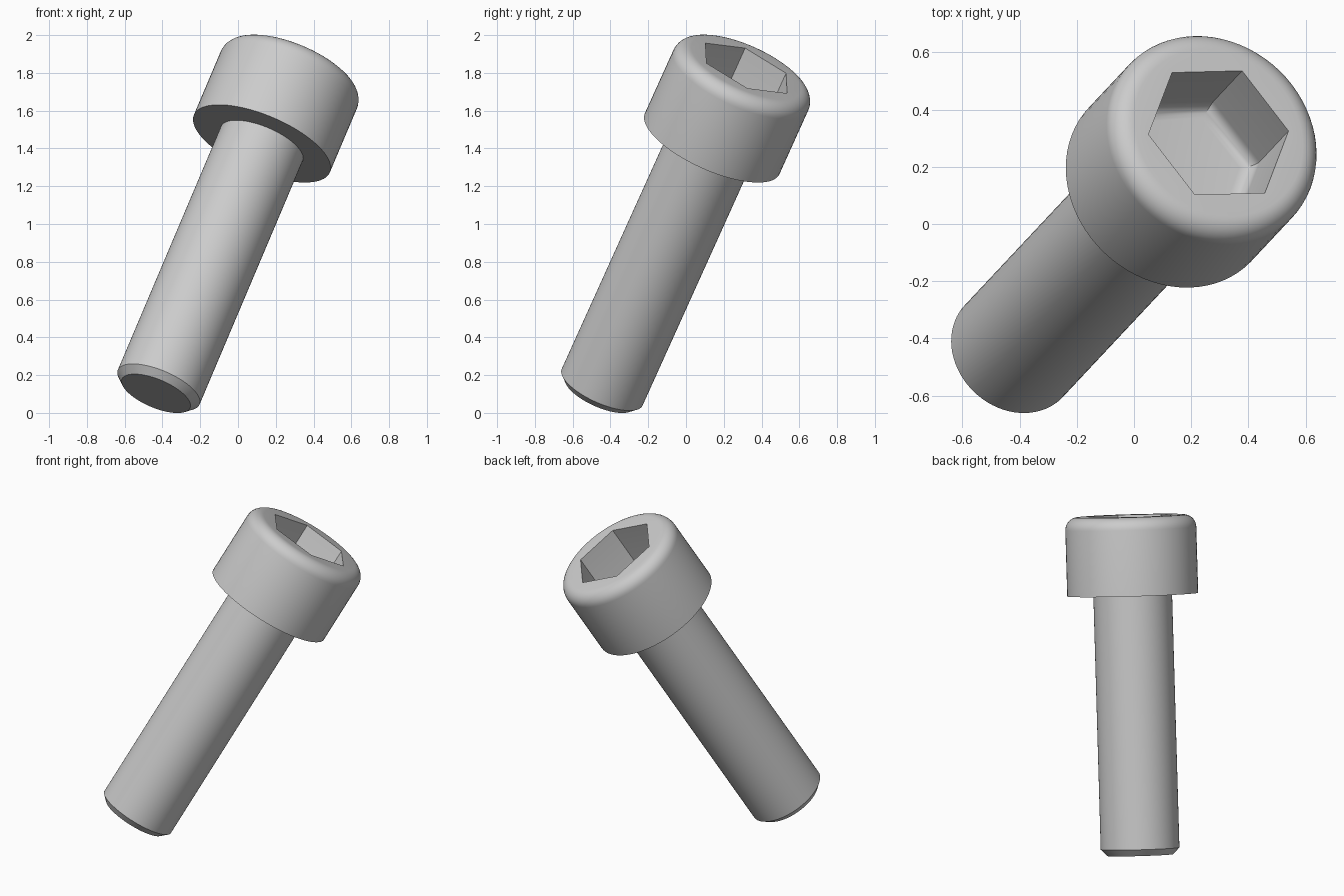
import bpy
import bmesh
from math import cos, sin, pi, radians
from mathutils import Matrix, Vector

cube = bpy.data.objects.get("Cube")
if cube:
    bpy.data.objects.remove(cube, do_unlink=True)

# Dimensions along the screw's own axis
SEGMENTS = 72
SHAFT_R, SHAFT_LEN, CHAMFER = 0.235, 1.556, 0.039
HEAD_R, HEAD_LEN, HEAD_ROUND = 0.391, 0.47, 0.075
SOCKET_R, SOCKET_DEPTH, SOCKET_ROUND = 0.267, 0.33, 0.05

# Tilted frame: z runs along the screw, x points at a corner of the socket
axis = Vector((0.36, 0.384, 0.85)).normalized()
corner = Vector((0.245, 0.006, -0.1065))
corner = (corner - axis * corner.dot(axis)).normalized()
frame = Matrix((corner, axis.cross(corner), axis)).transposed().to_4x4()
frame.translation = (-0.434, -0.459, 0.1025)

steel = bpy.data.materials.new("grey steel")
steel.use_nodes = True
grey = (0.6, 0.6, 0.6, 1)
steel.diffuse_color = grey
steel.node_tree.nodes["Principled BSDF"].inputs["Base Color"].default_value = grey


def loft(bm, profile, sides):
    """Join regular rings given as (radius, height); return the rings."""
    rings = [[bm.verts.new((r * cos(2 * pi * i / sides), r * sin(2 * pi * i / sides), z))
              for i in range(sides)] for r, z in profile]
    for a, b in zip(rings, rings[1:]):
        for i in range(sides):
            j = (i + 1) % sides
            bm.faces.new((a[i], a[j], b[j], b[i]))
    return rings


def ring_edges(bm, ring):
    return [bm.edges.get((ring[i - 1], ring[i])) for i in range(len(ring))]


def finish(bm, name):
    bmesh.ops.recalc_face_normals(bm, faces=bm.faces[:])
    mesh = bpy.data.meshes.new(name)
    bm.to_mesh(mesh)
    bm.free()
    mesh.materials.append(steel)
    obj = bpy.data.objects.new(name, mesh)
    bpy.context.collection.objects.link(obj)
    obj.matrix_world = frame
    bpy.ops.object.select_all(action='DESELECT')
    obj.select_set(True)
    bpy.context.view_layer.objects.active = obj
    bpy.ops.object.shade_smooth_by_angle(angle=radians(30))


# Shaft with a chamfered tip, running slightly into the head
bm = bmesh.new()
rings = loft(bm, [(SHAFT_R - CHAMFER, 0), (SHAFT_R, CHAMFER),
                  (SHAFT_R, SHAFT_LEN + 0.02)], SEGMENTS)
bm.faces.new(rings[0])
bm.faces.new(rings[-1])
finish(bm, "shaft")

# Head with a rounded top rim
bm = bmesh.new()
top = SHAFT_LEN + HEAD_LEN
rim = [(HEAD_R - HEAD_ROUND * (1 - cos(a)), top - HEAD_ROUND * (1 - sin(a)))
       for a in (pi / 2 * i / 8 for i in range(9))]
outer = loft(bm, [(HEAD_R, SHAFT_LEN)] + rim, SEGMENTS)
bm.faces.new(outer[0])

# Hexagonal socket with a rounded floor edge
floor = top - SOCKET_DEPTH
bowl = [(SOCKET_R - SOCKET_ROUND * (1 - cos(a)) / cos(pi / 6),
         floor + SOCKET_ROUND * (1 - sin(a)))
        for a in (pi / 2 * i / 6 for i in range(7))]
socket = loft(bm, [(SOCKET_R, top)] + bowl, 6)
bm.faces.new(socket[-1])

# Flat top between the rim and the socket
bmesh.ops.triangle_fill(bm, use_beauty=True,
                        edges=ring_edges(bm, outer[-1]) + ring_edges(bm, socket[0]))
finish(bm, "socket_head")
